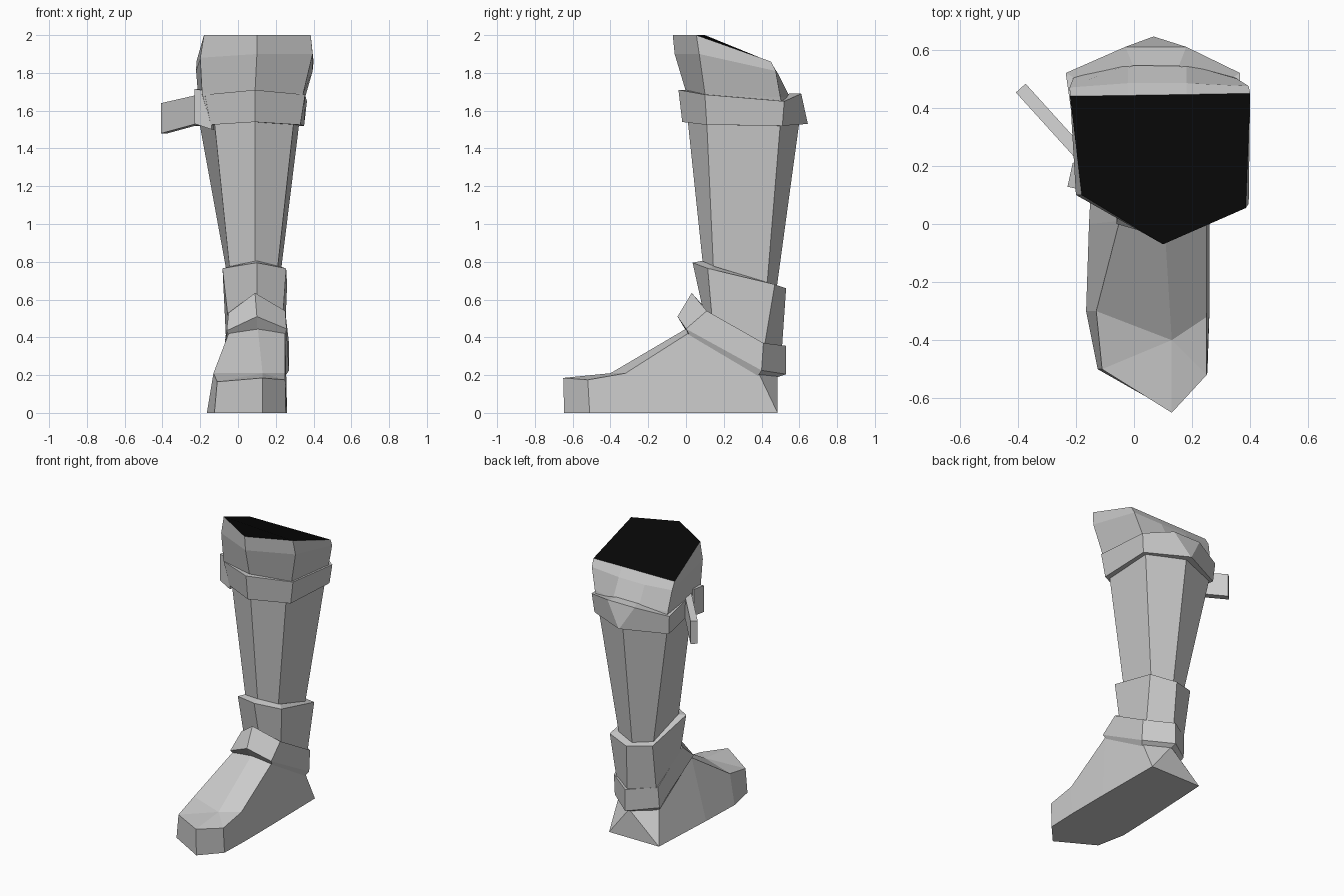
import bpy, bmesh
from mathutils import Vector

cube = bpy.data.objects.get("Cube")
if cube:
    bpy.data.objects.remove(cube, do_unlink=True)


def material(name, rgb):
    m = bpy.data.materials.new(name)
    m.use_nodes = True
    m.diffuse_color = (*rgb, 1)
    m.node_tree.nodes["Principled BSDF"].inputs["Base Color"].default_value = (*rgb, 1)
    return m


GREY = material("plain grey", (0.6, 0.6, 0.6))
BLACK = material("black", (0.002, 0.002, 0.002))


def loft(name, rings, around=True, caps=True, loop=False, top_black=False):
    """Skin a list of equal-length rings; loop joins the last ring to the first."""
    bm = bmesh.new()
    vr = [[bm.verts.new(p) for p in r] for r in rings]
    n = len(rings[0])
    pairs = list(zip(vr, vr[1:])) + ([(vr[-1], vr[0])] if loop else [])
    for a, b in pairs:
        for i in range(n if around else n - 1):
            j = (i + 1) % n
            bm.faces.new((a[i], a[j], b[j], b[i]))
    if caps and not loop:
        bm.faces.new(vr[0][::-1])
        bm.faces.new(vr[-1]).material_index = 1 if top_black else 0
    bmesh.ops.remove_doubles(bm, verts=bm.verts, dist=0.0005)
    bmesh.ops.recalc_face_normals(bm, faces=bm.faces)
    me = bpy.data.meshes.new(name)
    bm.to_mesh(me)
    bm.free()
    me.materials.append(GREY)
    if top_black:
        me.materials.append(BLACK)
    ob = bpy.data.objects.new(name, me)
    bpy.context.collection.objects.link(ob)
    return ob


def inward(ring, amount, dz=0.0):
    """Copy of a ring pulled towards its own middle."""
    c = sum((Vector(p) for p in ring), Vector()) / len(ring)
    out = []
    for p in ring:
        d = Vector((p[0] - c.x, p[1] - c.y, 0))
        out.append(Vector(p) - d.normalized() * amount + Vector((0, 0, dz)))
    return out


# Rings run: front, right-front, right-back, back, left-back, left-front

# Shin: tapered six-sided column
loft("shin", [
    [(.09, .11, .5), (.2, .15, .5), (.2, .41, .5), (.08, .46, .5), (-.04, .41, .5), (-.035, .15, .5)],
    [(.09, .09, .78), (.21, .145, .77), (.22, .43, .69), (.08, .48, .66), (-.05, .43, .69), (-.045, .145, .77)],
    [(.09, .01, 1.54), (.295, .11, 1.54), (.325, .5, 1.54), (.07, .6, 1.54), (-.205, .5, 1.54), (-.125, .11, 1.54)],
])

# Knee: flared top with a sloping black cut (back is split in two points)
loft("knee", [
    [(.09, .02, 1.6), (.325, .1, 1.6), (.34, .51, 1.6), (.18, .57, 1.6), (-.02, .57, 1.6), (-.21, .51, 1.6), (-.165, .11, 1.6)],
    [(.09, 0, 1.7), (.345, .1, 1.69), (.355, .5, 1.67), (.18, .55, 1.67), (-.02, .55, 1.67), (-.21, .5, 1.67), (-.19, .11, 1.69)],
    [(.1, -.06, 1.9), (.395, .07, 1.9), (.395, .475, 1.81), (.18, .485, 1.8), (-.02, .485, 1.8), (-.222, .47, 1.81), (-.2, .1, 1.88)],
    [(.1, -.07, 2), (.385, .055, 2), (.4, .45, 1.86), (.18, .446, 1.86), (-.02, .443, 1.86), (-.22, .44, 1.86), (-.18, .1, 2)],
], top_black=True)

# Knee strap: band with thickness, its back coming to a point at the bottom
top = [(.09, -.04, 1.71), (.355, .1, 1.685), (.365, .52, 1.65), (.18, .61, 1.69), (-.03, .61, 1.69), (-.235, .52, 1.65), (-.175, .1, 1.685)]
low = [(.09, -.02, 1.54), (.33, .11, 1.525), (.35, .51, 1.52), (.07, .645, 1.53), (.065, .645, 1.53), (-.225, .51, 1.52), (-.145, .11, 1.525)]
loft("knee_strap", [top, low, inward(low, .07), inward(top, .07)], loop=True)

# Strap knot and loose end
def slab(name, a, b, thick):
    """Upright plate between two (x, y, z low, z high) ends."""
    d = Vector((b[0] - a[0], b[1] - a[1]))
    s = Vector((-d.y, d.x)).normalized() * thick / 2
    loft(name, [[(e[0] + s.x, e[1] + s.y, e[2]), (e[0] - s.x, e[1] - s.y, e[2]),
                 (e[0] - s.x, e[1] - s.y, e[3]), (e[0] + s.x, e[1] + s.y, e[3])] for e in (a, b)])

slab("strap_knot", (-.22, .17, 1.53, 1.715), (-.13, .15, 1.5, 1.7), .085)
slab("strap_end", (-.17, .225, 1.54, 1.69), (-.39, .468, 1.48, 1.64), .045)

# Upper ankle cuff
cuff_top = [(.1, .035, .795), (.255, .115, .765), (.26, .47, .68), (.09, .53, .66), (-.07, .47, .68), (-.082, .115, .765)]
cuff_low = [(.1, .1, .5), (.235, .14, .48), (.245, .41, .32), (.1, .505, .3), (-.06, .41, .32), (-.05, .14, .48)]
loft("ankle_cuff", [cuff_low, cuff_top, inward(cuff_top, .05, .01)])

# Lower ankle strap, tilted down towards the heel
s_top = [(.09, .03, .635), (.25, .11, .54), (.27, .41, .37), (.1, .53, .355), (-.07, .41, .37), (-.05, .11, .53)]
s_low = [(.1, -.045, .51), (.257, .0, .445), (.27, .4, .225), (.1, .53, .205), (-.075, .4, .225), (-.06, .0, .435)]
s_under = [(.1, .0, .44), (.25, .02, .41), (.25, .38, .195), (.1, .485, .19), (-.06, .38, .195), (-.05, .02, .41)]
s_in = [(.1, .11, .53), (.22, .15, .5), (.23, .4, .365), (.1, .49, .35), (-.04, .4, .365), (-.03, .15, .5)]
loft("ankle_strap", [s_top, s_low, s_under, s_in], loop=True)

# Foot: sections from toe to heel (left sole, left edge, ridge, right edge, right sole)
toe_low, toe_top = (.13, -.645, 0), (.13, -.65, .185)
heel_l, heel_r, heel_top = (-.13, .485, 0), (.255, .485, 0), (.1, .485, .2)
loft("foot", [
    [toe_low, toe_top, toe_top, toe_top, toe_low],
    [(-.125, -.5, 0), (-.11, -.5, .165), (.13, -.4, .21), (.25, -.52, .175), (.253, -.51, 0)],
    [(-.165, -.3, 0), (-.13, -.3, .21), (.13, -.4, .21), (.25, -.32, .21), (.26, -.3, 0)],
    [(-.155, 0, 0), (-.05, .01, .42), (.105, 0, .445), (.25, .01, .42), (.26, 0, 0)],
    [heel_l, (-.06, .385, .21), heel_top, (.25, .385, .21), heel_r],
    [heel_l, heel_top, heel_top, heel_top, heel_r],
], caps=False)

# Close the heel and sole borders of the foot
foot = bpy.data.objects["foot"]
bm = bmesh.new()
bm.from_mesh(foot.data)
bm.verts.ensure_lookup_table()
sole = [v for v in bm.verts if v.co.z < .001]
back = [v for v in bm.verts if v.co.y > .48]
bmesh.ops.contextual_create(bm, geom=[e for e in bm.edges if e.is_boundary])
bmesh.ops.dissolve_degenerate(bm, dist=.0005, edges=bm.edges)
bmesh.ops.holes_fill(bm, edges=[e for e in bm.edges if e.is_boundary], sides=0)
bmesh.ops.recalc_face_normals(bm, faces=bm.faces)
bm.to_mesh(foot.data)
bm.free()
